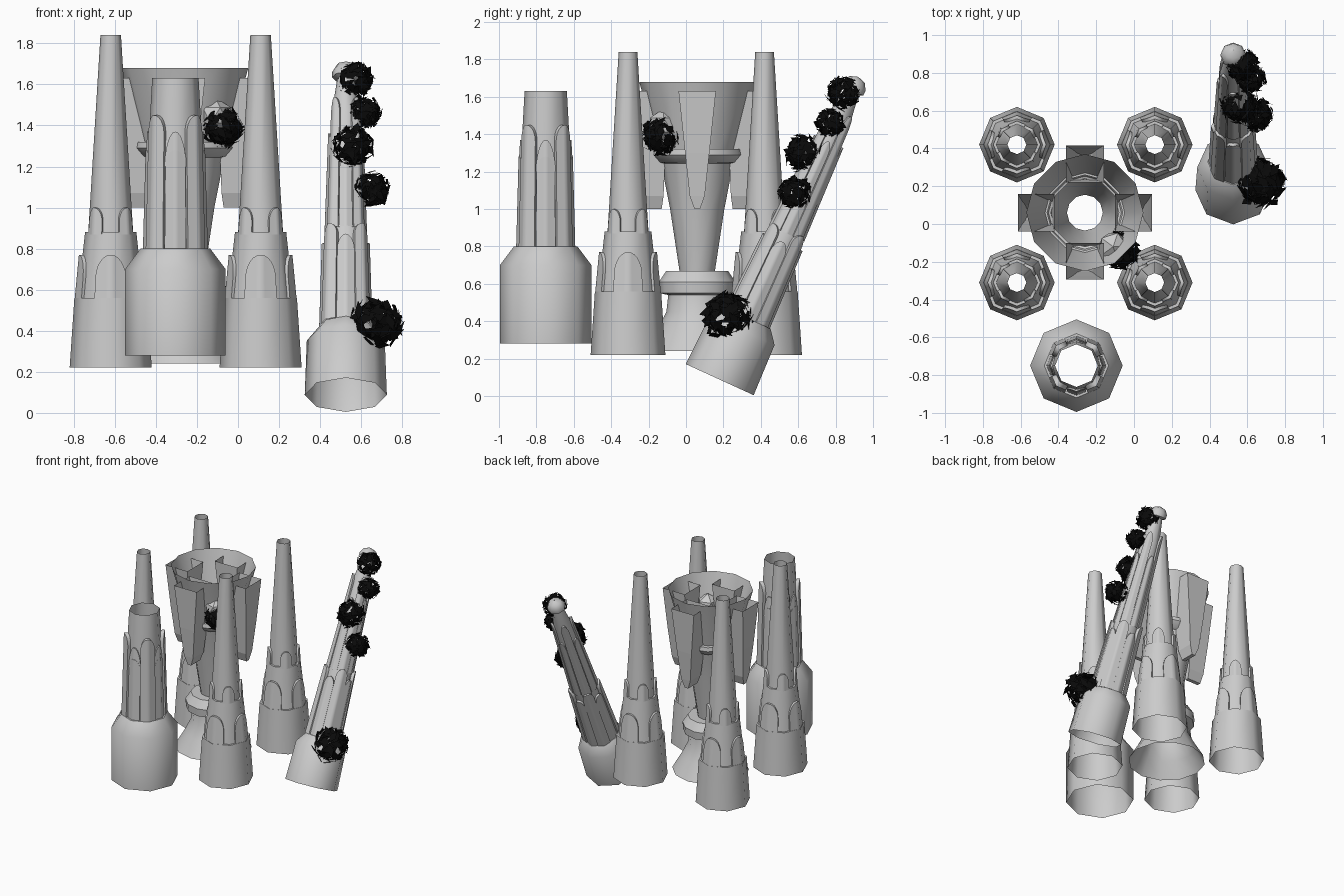
import bpy, bmesh, random
from math import sin, cos, pi, radians, sqrt
from mathutils import Vector, Matrix

if "Cube" in bpy.data.objects:
    bpy.data.objects.remove(bpy.data.objects["Cube"])

random.seed(4)


def finish(bm, name, matrix=None, smooth=50, mat=None):
    if matrix:
        bm.transform(matrix)
    me = bpy.data.meshes.new(name)
    bm.to_mesh(me)
    bm.free()
    ob = bpy.data.objects.new(name, me)
    bpy.context.collection.objects.link(ob)
    if smooth:
        me.polygons.foreach_set("use_smooth", [True] * len(me.polygons))
        me.set_sharp_from_angle(angle=radians(smooth))
    if mat:
        me.materials.append(mat)
    return ob


# open revolved shell from (radius, height) points
def lathe(bm, profile, n=8):
    rings = [[bm.verts.new((r * cos(2 * pi * i / n), r * sin(2 * pi * i / n), z))
              for i in range(n)] for r, z in profile]
    for a, b in zip(rings, rings[1:]):
        for i in range(n):
            j = (i + 1) % n
            bm.faces.new((a[i], a[j], b[j], b[i]))


# round-topped panel wrapped on an octagonal tower
def arch(bm, angle, half, z0, spring, top, r0, r1, depth):
    def pt(a, z, inset):
        r = r0 + (r1 - r0) * (z - z0) / (top - z0) - inset
        k = cos(pi / 8) / cos(a % (pi / 4) - pi / 8)
        return bm.verts.new((r * k * cos(a), r * k * sin(a), z))
    cols = []
    for i in range(13):
        t = -cos(pi * i / 12)
        a = radians(angle + half * t)
        zt = spring + (top - spring) * sqrt(max(0, 1 - t * t))
        cols.append((pt(a, z0, 0), pt(a, zt, 0), pt(a, zt, depth), pt(a, z0, depth)))
    for p, q in zip(cols, cols[1:]):
        bm.faces.new((p[0], q[0], q[1], p[1]))
        bm.faces.new((p[1], q[1], q[2], p[2]))
    bm.faces.new(cols[0])
    bm.faces.new(cols[-1][::-1])


def tower(name, matrix, shells, arches):
    bm = bmesh.new()
    for s in shells:
        lathe(bm, s)
    finish(bm, name + "_shell", matrix)
    bm = bmesh.new()
    for start, *rest in arches:
        for k in range(4):
            arch(bm, start + 90 * k, *rest)
    finish(bm, name + "_arches", matrix)


# four slender corner towers
for i, (x, y) in enumerate([(-.62, .42), (.11, .42), (-.62, -.31), (.11, -.31)]):
    tower("corner_tower_%d" % i, Matrix.Translation((x, y, 0)),
          [[(.2, .22), (.177, .56), (.16, .56), (.125, .88), (.1, .88)],
           [(.13, .56), (.105, .95), (.05, 1.84)]],
          [(0, 29, .56, .66, .77, .175, .155, .025),
           (45, 23, .87, .93, 1.0, .127, .118, .02)])

# broad front tower
tower("front_tower", Matrix.Translation((-.305, -.75, 0)),
      [[(.245, .28), (.245, .7), (.17, .8), (.148, .8), (.137, 1.2), (.113, 1.63)]],
      [(45, 22, .8, 1.36, 1.45, .17, .152, .03),
       (0, 21, .8, 1.2, 1.28, .158, .145, .02),
       (0, 23, 1.2, 1.2, 1.37, .147, .137, .02)])

# leaning tower with capped tip
lean = Matrix.Translation((.525, .18, .088)) @ Matrix.Rotation(radians(-24.6), 4, 'X')
tower("leaning_tower", lean,
      [[(.2, 0), (.19, .29), (.135, .36), (.115, .36), (.098, .85), (.07, 1.5), (.042, 1.69)],
       [(.042, 1.69), (.066, 1.7), (.066, 1.73), (.045, 1.765), (0.001, 1.78)]],
      [(45, 22, .36, .82, .88, .14, .122, .025),
       (0, 22, .36, .74, .81, .13, .117, .02),
       (45, 22, .86, 1.48, 1.57, .108, .082, .015),
       (0, 20, .86, 1.32, 1.4, .104, .086, .012)])

# central goblet: foot, collar, cup and band
goblet = Matrix.Translation((-.26, .06, 0))
bm = bmesh.new()
lathe(bm, [(.28, .24), (.21, .36), (.165, .45), (.155, .54)], 12)
lathe(bm, [(.155, .54), (.2, .55), (.205, .61), (.165, .67), (.095, .67)], 12)
lathe(bm, [(.095, .67), (.145, 1.0), (.2, 1.28), (.31, 1.68)], 12)
lathe(bm, [(.18, 1.24), (.215, 1.25), (.25, 1.29), (.245, 1.32), (.2, 1.32)], 12)
finish(bm, "goblet", goblet, 35)

# four tapered fins cutting through the cup
bm = bmesh.new()
for k in range(4):
    rot = Matrix.Rotation(k * pi / 2, 3, 'Z')
    levels = [(1.63, .16, .355, .1), (1.3, .17, .335, .065),
              (1.07, .18, .315, .04), (1.0, .19, .305, .015)]
    rings = [[bm.verts.new(rot @ Vector(p)) for p in
              ((ri, -w, z), (ro, -w, z), (ro, w, z), (ri, w, z))]
             for z, ri, ro, w in levels]
    for a, b in zip(rings, rings[1:]):
        for i in range(4):
            j = (i + 1) % 4
            bm.faces.new((a[j], a[i], b[i], b[j]))
    bm.faces.new(rings[-1][::-1])
finish(bm, "goblet_fins", goblet, 0)

# rock lodged in the cup wall
bm = bmesh.new()
bmesh.ops.create_icosphere(bm, subdivisions=1, radius=.085)
finish(bm, "lodged_rock", Matrix.Translation((-.11, -.12, 1.45)), 0)

# spiky dark foliage clumps
black = bpy.data.materials.new("dark_foliage")
black.diffuse_color = (.003, .003, .003, 1)
black.use_nodes = True
black.node_tree.nodes["Principled BSDF"].inputs["Base Color"].default_value = black.diffuse_color
clumps = [(.67, .22, .43, .145), (.65, .58, 1.09, .1), (.56, .63, 1.3, .115),
          (.62, .77, 1.46, .09), (.57, .84, 1.62, .1), (-.075, -.14, 1.39, .115)]
for n, (x, y, z, R) in enumerate(clumps):
    bm = bmesh.new()
    for _ in range(150):
        d = Vector([random.gauss(0, 1) for _ in range(3)]).normalized()
        side = d.orthogonal().normalized()
        side.rotate(Matrix.Rotation(random.uniform(0, 2 * pi), 3, d))
        tip = (d.cross(side) + d * random.uniform(-.4, .4)).normalized()
        c = d * R * random.uniform(.6, .88)
        L, W = R * .36, R * .17
        v = [bm.verts.new(c + o) for o in
             (tip * L, side * W, -tip * L, -side * W)]
        bm.faces.new((v[0], v[1], v[2]))
        bm.faces.new((v[0], v[2], v[3]))
    finish(bm, "foliage_%d" % n, Matrix.Translation((x, y, z)), 0, black)
